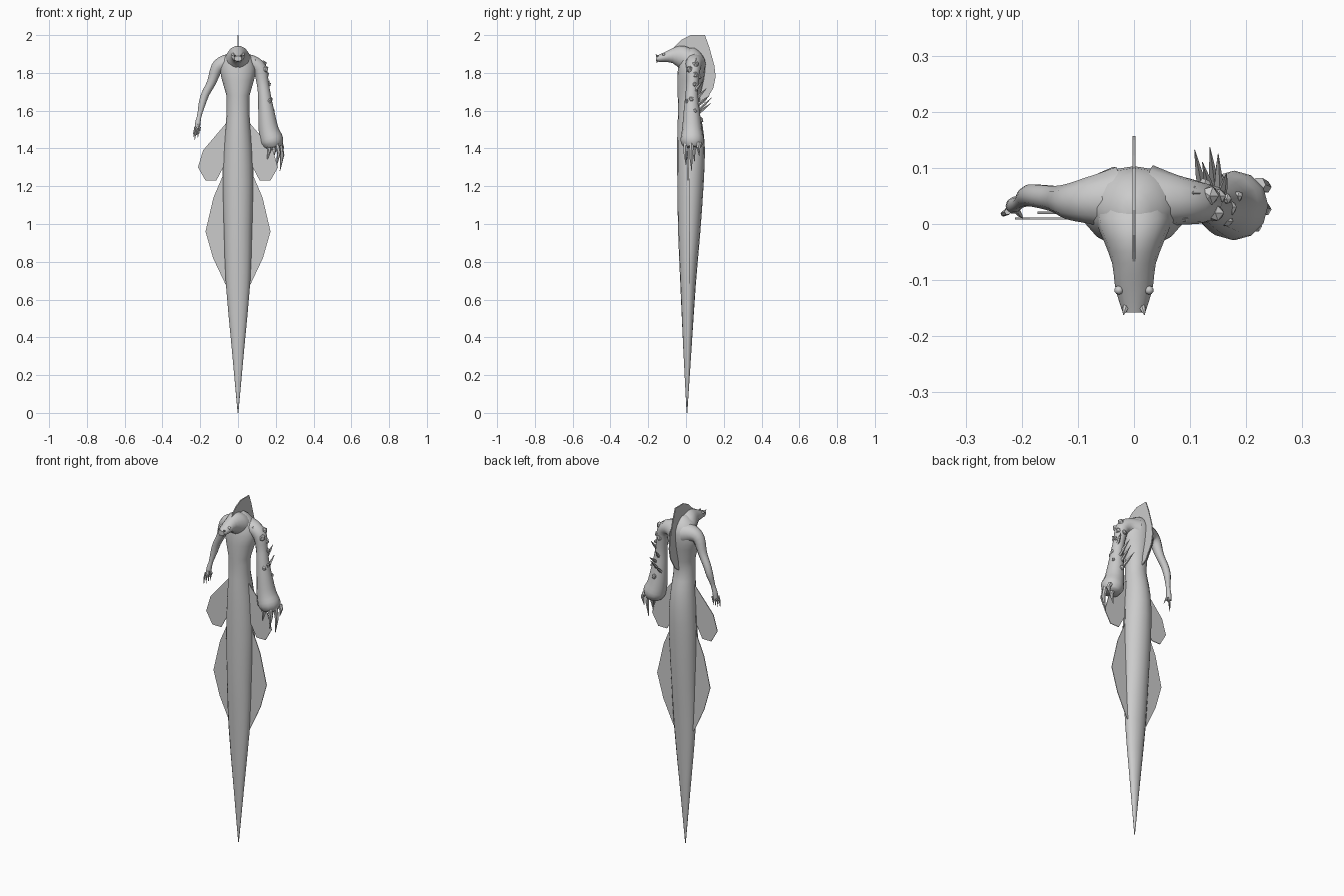
import bpy, bmesh, math, random
from mathutils import Vector

if "Cube" in bpy.data.objects:
    bpy.data.objects.remove(bpy.data.objects["Cube"])
random.seed(4)

grey = bpy.data.materials.new("plain grey")
grey.use_nodes = True
COLOUR = (0.6, 0.6, 0.6, 1)
grey.diffuse_color = COLOUR
grey.node_tree.nodes["Principled BSDF"].inputs["Base Color"].default_value = COLOUR


def finish(name, bm, smooth=40):
    bmesh.ops.recalc_face_normals(bm, faces=bm.faces)
    mesh = bpy.data.meshes.new(name)
    bm.to_mesh(mesh)
    bm.free()
    mesh.materials.append(grey)
    ob = bpy.data.objects.new(name, mesh)
    bpy.context.collection.objects.link(ob)
    if smooth:
        bpy.ops.object.select_all(action='DESELECT')
        ob.select_set(True)
        bpy.context.view_layer.objects.active = ob
        bpy.ops.object.shade_smooth_by_angle(angle=math.radians(smooth))
    return ob


def skin_rings(bm, rings):
    """Bridge a row of closed rings and cap both ends."""
    loops = [[bm.verts.new(p) for p in ring] for ring in rings]
    n = len(loops[0])
    for a, b in zip(loops, loops[1:]):
        for i in range(n):
            j = (i + 1) % n
            bm.faces.new((a[i], a[j], b[j], b[i]))
    bm.faces.new(loops[0][::-1])
    bm.faces.new(loops[-1])


def oval(centre, u, v, n):
    return [centre + u * math.cos(2 * math.pi * i / n) + v * math.sin(2 * math.pi * i / n)
            for i in range(n)]


def tube(bm, path, n=10):
    """Round tube through (x, y, z, radius) points."""
    pts = [Vector(p[:3]) for p in path]
    rings = []
    for i, p in enumerate(pts):
        t = (pts[min(i + 1, len(pts) - 1)] - pts[max(i - 1, 0)]).normalized()
        v = Vector((0, 1, 0))
        v = (v - t * v.dot(t)).normalized()
        rings.append(oval(p, v.cross(t) * path[i][3], v * path[i][3], n))
    skin_rings(bm, rings)


def smooth_path(path, steps=3):
    """Catmull-Rom refinement of a list of tuples."""
    pts = [Vector(p) for p in path]
    out = []
    for i in range(len(pts) - 1):
        a, b, c, d = pts[max(i - 1, 0)], pts[i], pts[i + 1], pts[min(i + 2, len(pts) - 1)]
        for s in range(steps):
            t = s / steps
            out.append(b + (c - a) * (t / 2) + (a * 2 - b * 5 + c * 4 - d) * (t * t / 2)
                       + (b * 3 - a - c * 3 + d) * (t ** 3 / 2))
    return out + [pts[-1]]


def claw(bm, base, tip, r, bend=(0, 0, 0), n=6):
    a, b = Vector(base), Vector(tip)
    m = (a + b) / 2 + Vector(bend)
    tube(bm, [(*a, r), (*m, r * 0.8), (*b, r * 0.08)], n)


# Tail and torso: height, half width, front, back
body = [(0, .002, .003, .007), (.35, .034, -.015, .03), (.68, .064, -.03, .052),
        (.96, .074, -.042, .076), (1.22, .081, -.046, .094), (1.4, .076, -.047, .1),
        (1.52, .066, -.045, .088), (1.6, .06, -.042, .07), (1.68, .061, -.044, .076),
        (1.76, .084, -.046, .094), (1.82, .095, -.043, .102), (1.87, .08, -.035, .1),
        (1.91, .05, -.025, .075), (1.932, .015, 0, .045)]
bm = bmesh.new()
skin_rings(bm, [oval(Vector((0, (f + b) / 2, z)), Vector((w, 0, 0)),
                     Vector((0, (b - f) / 2, 0)), 16)
                for z, w, f, b in smooth_path(body[:9], 2) + smooth_path(body[9:], 2)])
finish("body", bm)

# Head stretching forward: y, half width, bottom, top
head = [(.06, .06, 1.8, 1.91), (.01, .068, 1.8, 1.938), (-.03, .054, 1.82, 1.945),
        (-.07, .039, 1.85, 1.932), (-.11, .034, 1.857, 1.912), (-.14, .026, 1.857, 1.898),
        (-.158, .02, 1.862, 1.89)]
bm = bmesh.new()
skin_rings(bm, [oval(Vector((0, y, (lo + hi) / 2)), Vector((w, 0, 0)),
                     Vector((0, 0, (hi - lo) / 2)), 14)
                for y, w, lo, hi in smooth_path(head, 2)])
finish("head", bm)

# Eyes, nostril spikes and lower jaw
bm = bmesh.new()
for s in (-1, 1):
    ball = bmesh.ops.create_icosphere(bm, subdivisions=2, radius=.008)["verts"]
    bmesh.ops.translate(bm, verts=ball, vec=(s * .027, -.118, 1.898))
    claw(bm, (s * .014, -.145, 1.885), (s * .019, -.162, 1.898), .006)
    claw(bm, (s * .012, -.148, 1.865), (s * .01, -.158, 1.853), .004)
finish("face_details", bm)

# Thin right arm
right_arm = [(-.03, .045, 1.845, .06), (-.075, .042, 1.848, .045), (-.112, .04, 1.825, .033),
             (-.14, .045, 1.75, .024), (-.172, .05, 1.69, .021), (-.189, .05, 1.64, .019),
             (-.203, .04, 1.58, .012), (-.212, .035, 1.54, .014), (-.215, .032, 1.505, .014)]
bm = bmesh.new()
tube(bm, smooth_path(right_arm))
finish("right_arm", bm, 60)
bm = bmesh.new()
for i in range(4):
    x = -.225 + i * .008
    claw(bm, (x, .022 + i * .007, 1.515), (x - .006, .014 + i * .01, 1.445 + i * .006),
         .006, (-.005, 0, 0))
claw(bm, (-.21, .025, 1.53), (-.198, .01, 1.49), .006)
finish("right_fingers", bm)

# Swollen left arm
left_arm = [(.03, .045, 1.845, .06), (.075, .042, 1.848, .045), (.115, .038, 1.82, .038),
            (.13, .035, 1.75, .032), (.14, .03, 1.68, .034), (.149, .03, 1.6, .042),
            (.162, .032, 1.5, .053), (.179, .033, 1.44, .062), (.185, .033, 1.405, .045)]
bm = bmesh.new()
tube(bm, smooth_path(left_arm), 12)
finish("left_arm", bm, 60)
bm = bmesh.new()
for x, y, z in ((.155, .005, 1.34), (.18, .045, 1.33), (.205, .0, 1.31), (.222, .03, 1.28),
                (.222, .07, 1.36)):
    claw(bm, (x, y, 1.43), (x, y, z), .014, (.012, -.004, .01))
finish("left_claws", bm)

# Shell lumps scattered on the left shoulder and forearm
bm = bmesh.new()
lumps = [(.055, .07, 1.87, .012), (.105, .055, 1.86, .014), (.135, .05, 1.845, .018),
         (.145, .02, 1.82, .016), (.15, .05, 1.79, .015), (.09, .01, 1.865, .008),
         (.125, .07, 1.78, .012), (.165, .045, 1.74, .01), (.172, .03, 1.66, .014),
         (.165, .005, 1.65, .012), (.185, .05, 1.6, .01), (.15, .08, 1.55, .012)]
for x, y, z, r in lumps:
    ball = bmesh.ops.create_icosphere(bm, subdivisions=1, radius=r)["verts"]
    for v in ball:
        v.co *= random.uniform(.85, 1.15)
        v.co.z *= 1.3
    bmesh.ops.translate(bm, verts=ball, vec=(x, y, z))
finish("shell_lumps", bm, 30)

# Spines growing from the back of the left forearm
bm = bmesh.new()
for x, z, tip in ((.125, 1.57, (.108, .132, 1.64)), (.145, 1.58, (.135, .137, 1.67)),
                  (.15, 1.62, (.15, .125, 1.68)), (.14, 1.65, (.122, .11, 1.72)),
                  (.155, 1.7, (.165, .09, 1.76))):
    claw(bm, (x, .045, z), tip, .009, n=5)
finish("arm_spines", bm, 30)


# Flat fins, mirrored in pairs
def plate(name, outline, place, thick=.004):
    bm = bmesh.new()
    bm.faces.new([bm.verts.new(place(a, b)) for a, b in outline])
    ob = finish(name, bm, 0)
    mod = ob.modifiers.new("thickness", 'SOLIDIFY')
    mod.thickness = thick
    mod.offset = 0


hip = [(.05, 1.54), (.066, 1.53), (.185, 1.39), (.212, 1.3), (.172, 1.23), (.115, 1.23),
       (.078, 1.3), (.05, 1.4)]
tail = [(.05, 1.4), (.078, 1.38), (.083, 1.25), (.13, 1.14), (.172, .96), (.132, .82),
        (.066, .68), (.04, .68)]
for side, s in (("left", 1), ("right", -1)):
    plate(side + "_hip_fin", hip, lambda a, b: (s * a, .01, b))
    plate(side + "_tail_fin", tail, lambda a, b: (s * a, .02, b))

# Crest over head and back
crest = [(-.08, 1.92), (-.05, 1.948), (-.02, 1.978), (.025, 2), (.1, 2), (.122, 1.94),
         (.15, 1.84), (.157, 1.78), (.145, 1.72), (.1, 1.645), (.06, 1.62), (.05, 1.85)]
plate("back_crest", crest, lambda a, b: (0, a, b), .006)
